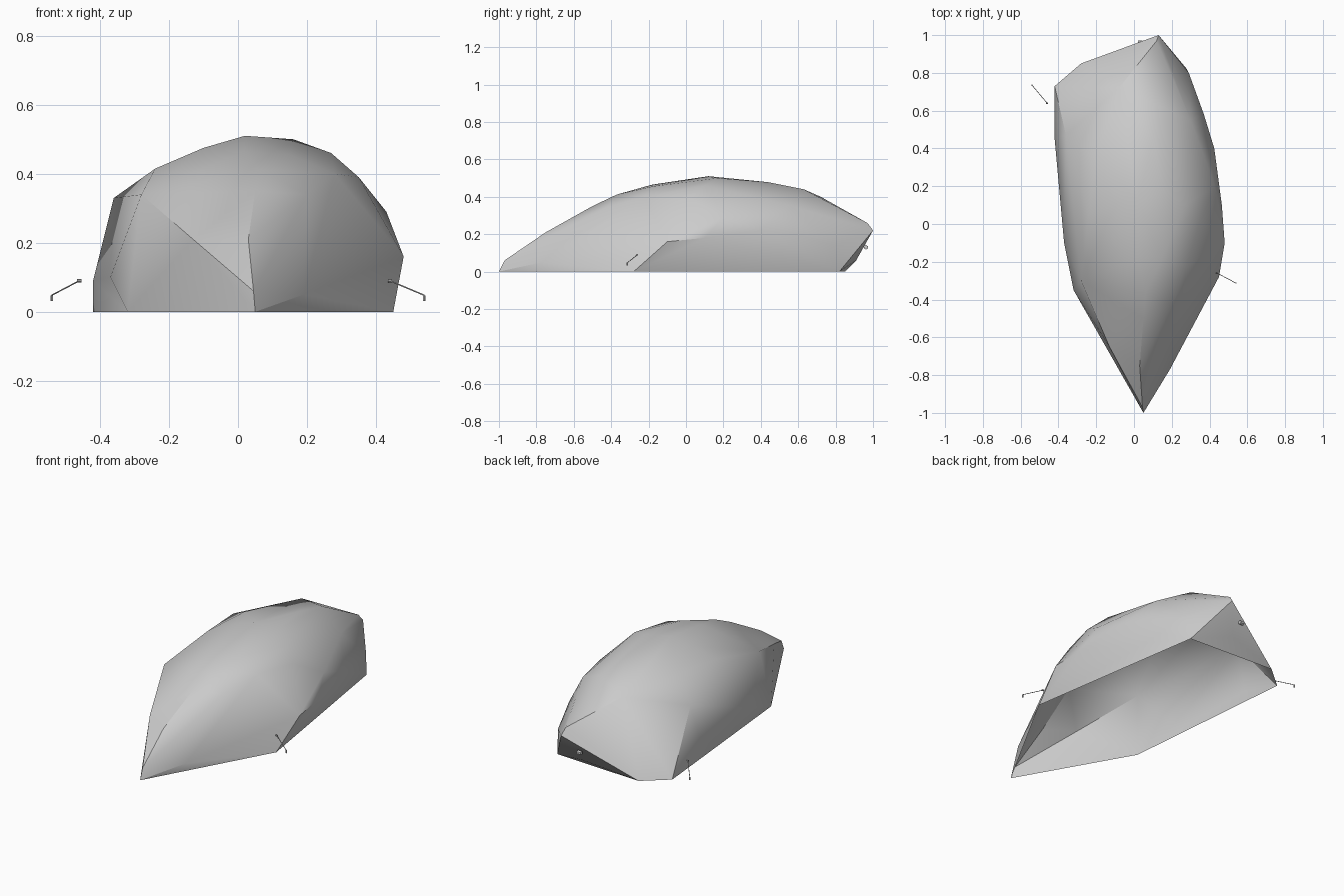
import bpy, bmesh
from mathutils import Vector

if "Cube" in bpy.data.objects:
    bpy.data.objects.remove(bpy.data.objects["Cube"])

# Tent canopy: taut fabric stretched over a few support points, open underneath
ground = [(.05, -1), (.45, -.28), (.28, .82), (-.28, .85), (-.42, .73), (-.32, -.35)]
supports = [
    (.045, -.97, .06), (.03, -.75, .21), (.05, -.5, .35), (.2, -.43, .34),      # nose
    (.19, -.77, .05), (-.13, -.65, .21), (.06, -.37, .412),
    (-.28, -.3, .34), (-.36, .47, .33), (-.42, .45, .09), (-.37, -.1, .1),      # left wall
    (-.24, .05, .415), (-.2, .35, .43), (-.1, .1, .475), (.02, -.18, .465),    # roof
    (.02, .12, .51), (.16, .17, .5), (.15, -.18, .455), (.12, .63, .44), (.1, .44, .478),
    (.27, .1, .46), (.35, .02, .39), (.43, .2, .29), (.3, .55, .355),           # right slope
    (.28, -.22, .4), (.48, -.1, .16), (.465, .1, .18), (.425, .4, .22),
    (.37, .58, .2), (.29, .8, .14),
    (-.08, .72, .4), (.12, .97, .26), (.13, 1, .22), (.05, .91, .06),           # rear peak
]
bm = bmesh.new()
for p in [(x, y, 0) for x, y in ground] + supports:
    bm.verts.new(p)
res = bmesh.ops.convex_hull(bm, input=bm.verts)
inside = [g for g in res["geom_interior"] if isinstance(g, bmesh.types.BMVert) and g.is_valid]
bmesh.ops.delete(bm, geom=inside, context='VERTS')
bm.normal_update()
floor = [f for f in bm.faces if all(v.co.z < .001 for v in f.verts)]
bmesh.ops.delete(bm, geom=floor, context='FACES')
mesh = bpy.data.meshes.new("canopy")
bm.to_mesh(mesh)
bm.free()
canopy = bpy.data.objects.new("canopy", mesh)
bpy.context.collection.objects.link(canopy)
bpy.context.view_layer.objects.active = canopy
canopy.select_set(True)
bpy.ops.object.shade_smooth_by_angle(angle=.55)


def rod(name, a, b, radius):
    a, b = Vector(a), Vector(b)
    d = b - a
    bpy.ops.mesh.primitive_cylinder_add(vertices=6, radius=radius, depth=d.length,
                                        location=(a + b) / 2,
                                        rotation=d.to_track_quat('Z', 'Y').to_euler())
    bpy.context.object.name = name


# Guy lines with ground pegs
for side, a, b in (("left", (-.46, .64, .09), (-.54, .735, .048)),
                   ("right", (.44, -.26, .09), (.54, -.313, .048))):
    rod(side + "_guy_line", a, b, .002)
    rod(side + "_peg", b, (b[0], b[1], .032), .004)
    rod(side + "_toggle", (a[0] - .006, a[1], a[2]), (a[0] + .006, a[1], a[2]), .005)

# Toggle on the rear wall
rod("rear_toggle", (.02, .962, .13), (.045, .962, .13), .012)
